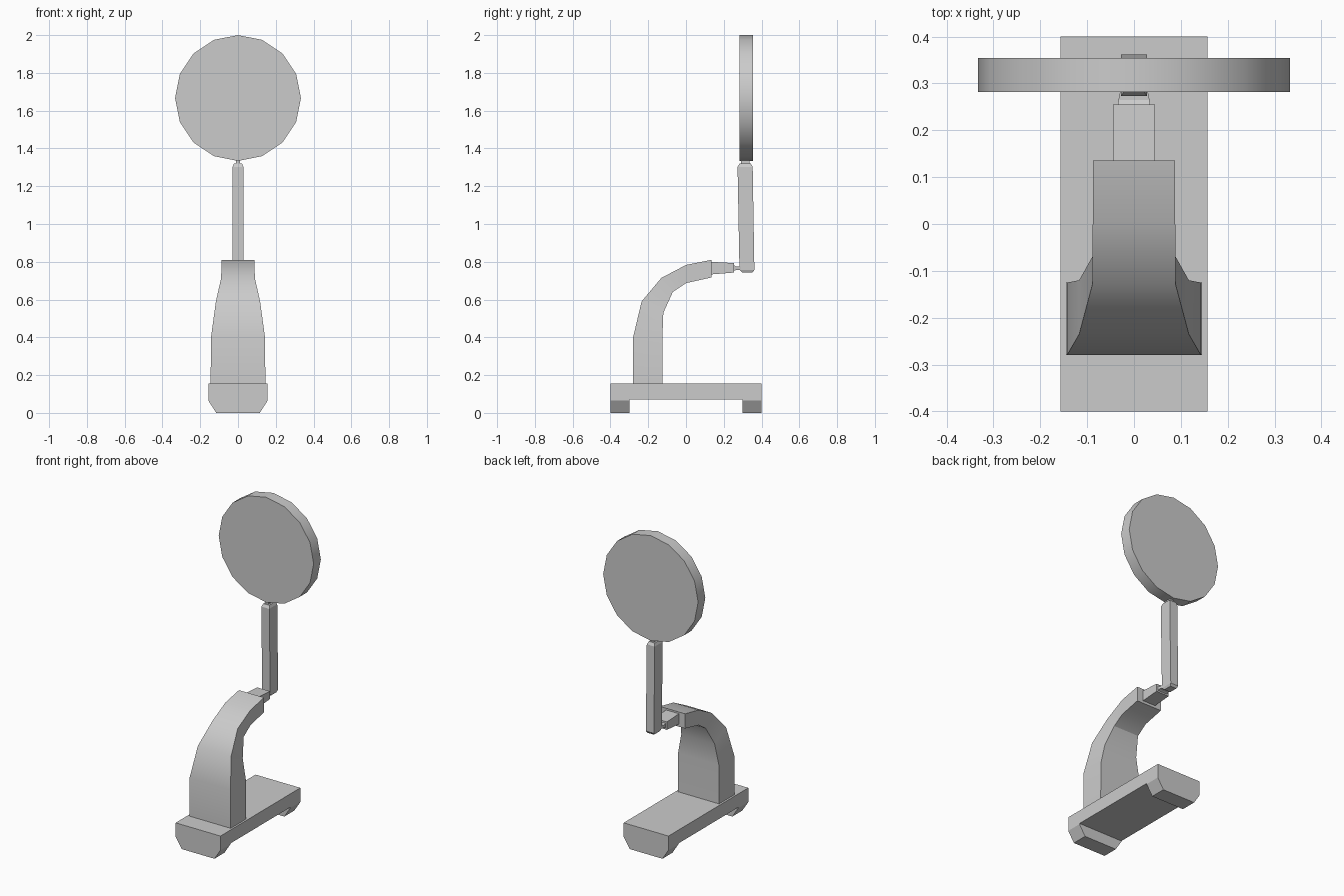
import bpy, bmesh
from math import pi, sin, cos

if "Cube" in bpy.data.objects:
    bpy.data.objects.remove(bpy.data.objects["Cube"])


def finish(name, bm, smooth=False):
    bmesh.ops.recalc_face_normals(bm, faces=bm.faces)
    mesh = bpy.data.meshes.new(name)
    bm.to_mesh(mesh)
    bm.free()
    ob = bpy.data.objects.new(name, mesh)
    bpy.context.collection.objects.link(ob)
    bpy.ops.object.select_all(action='DESELECT')
    ob.select_set(True)
    bpy.context.view_layer.objects.active = ob
    if smooth:
        bpy.ops.object.shade_smooth_by_angle(angle=pi / 6)
    return ob


def skin(name, rings, smooth=False):
    """Closed solid through a row of equal-sized point rings."""
    bm = bmesh.new()
    rows = [[bm.verts.new(p) for p in ring] for ring in rings]
    n = len(rows[0])
    for a, b in zip(rows, rows[1:]):
        for i in range(n):
            j = (i + 1) % n
            bm.faces.new((a[i], a[j], b[j], b[i]))
    bm.faces.new(rows[0])
    bm.faces.new(rows[-1])
    return finish(name, bm, smooth)


def bar(name, sections, smooth=False):
    """Box-section bar; each section is half width, (y, z) and (y, z)."""
    return skin(name, [[(-w, *a), (w, *a), (w, *b), (-w, *b)]
                       for w, a, b in sections], smooth)


def prism(name, profile, y0, y1, smooth=False):
    return skin(name, [[(x, y, z) for x, z in profile] for y in (y0, y1)], smooth)


# Base with chamfered feet at both ends, hollowed underneath
half = [(0.115, 0), (0.157, 0.065), (0.157, 0.155)]
base = prism("base", half + [(-x, z) for x, z in reversed(half)], -0.4, 0.4)
cutter = prism("base_cutter", [(-1, -1), (1, -1), (1, 0.07), (-1, 0.07)], -0.3, 0.3)
cutter.hide_render = True
mod = base.modifiers.new("recess", 'BOOLEAN')
mod.operation, mod.solver, mod.object = 'DIFFERENCE', 'EXACT', cutter
bpy.context.view_layer.objects.active = base
bpy.ops.object.modifier_apply(modifier=mod.name)
bpy.data.objects.remove(cutter)

# Curved neck: half width, outer point, inner point
bar("curved_neck", [
    (0.145, (-0.28, 0.15), (-0.125, 0.15)),
    (0.143, (-0.28, 0.40), (-0.125, 0.40)),
    (0.117, (-0.235, 0.59), (-0.12, 0.53)),
    (0.089, (-0.13, 0.715), (-0.07, 0.64)),
    (0.088, (0.0, 0.783), (0.0, 0.687)),
    (0.088, (0.135, 0.81), (0.135, 0.717)),
], True)

# Horizontal link and its thin hinge
bar("neck_link", [(0.045, (0.12, 0.80), (0.12, 0.732)),
                  (0.045, (0.255, 0.793), (0.255, 0.743))])
bar("link_hinge", [(0.035, (0.25, 0.785), (0.25, 0.75)),
                   (0.033, (0.265, 0.775), (0.265, 0.757)),
                   (0.027, (0.295, 0.775), (0.295, 0.757))])

# Upright arm with chamfered ends
bar("upright_arm", [
    (0.022, (0.297, 0.743), (0.352, 0.743)),
    (0.028, (0.283, 0.757), (0.362, 0.757)),
    (0.028, (0.273, 1.303), (0.353, 1.303)),
    (0.021, (0.283, 1.32), (0.343, 1.32)),
])
bar("disc_pin", [(0.01, (0.29, 1.31), (0.335, 1.31)),
                 (0.01, (0.29, 1.345), (0.335, 1.345))])

# Sixteen-sided disc
R, Z, N = 0.333, 1.667, 16
prism("round_disc", [(R * cos(2 * pi * i / N), Z + R * sin(2 * pi * i / N))
                     for i in range(N)], 0.282, 0.354, True)
